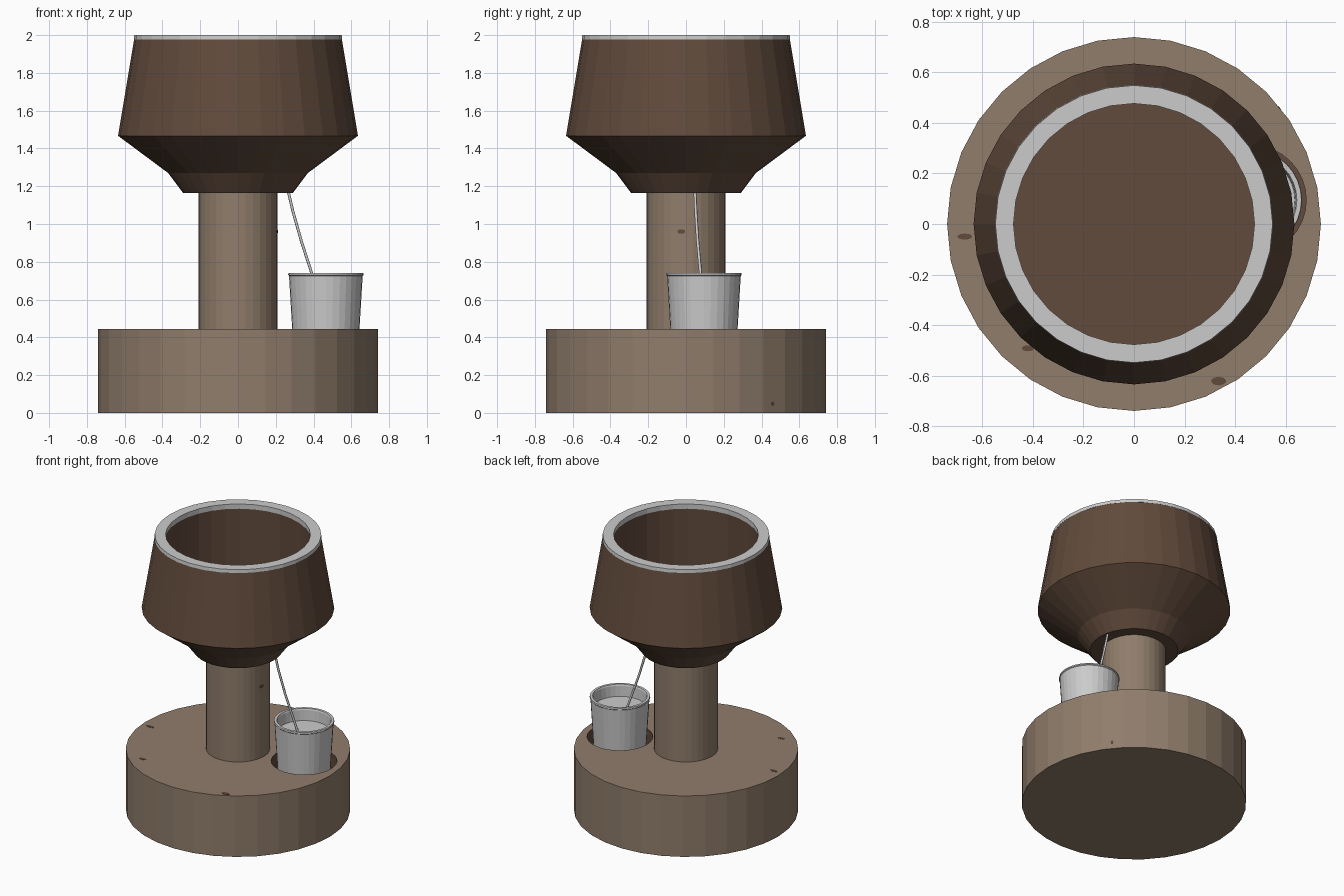
import bpy, bmesh, math
from mathutils import Vector

if "Cube" in bpy.data.objects:
    bpy.data.objects.remove(bpy.data.objects["Cube"])


def material(name, rgb):
    m = bpy.data.materials.new(name)
    m.diffuse_color = (*rgb, 1)
    m.use_nodes = True
    m.node_tree.nodes["Principled BSDF"].inputs["Base Color"].default_value = m.diffuse_color
    return m


TAN = material("tan stone", (0.28, 0.205, 0.148))
BROWN = material("dark brown", (0.12, 0.07, 0.045))
GREY = material("light grey", (0.60, 0.60, 0.60))
CUP = (0.465, 0.095)


def finish(name, bm, mat):
    bmesh.ops.recalc_face_normals(bm, faces=bm.faces)
    me = bpy.data.meshes.new(name)
    bm.to_mesh(me)
    bm.free()
    me.materials.append(mat)
    ob = bpy.data.objects.new(name, me)
    bpy.context.collection.objects.link(ob)
    return ob


def lathe(name, profile, mat, centre=(0, 0), sides=32, closed=False):
    """Spin (radius, z) points round a vertical axis; open ends are capped."""
    bm = bmesh.new()
    rings = []
    for r, z in profile:
        rings.append([bm.verts.new((centre[0] + r * math.cos(2 * math.pi * i / sides),
                                    centre[1] + r * math.sin(2 * math.pi * i / sides), z))
                      for i in range(sides)])
    pairs = list(zip(rings, rings[1:]))
    if closed:
        pairs.append((rings[-1], rings[0]))
    else:
        bm.faces.new(rings[0])
        bm.faces.new(rings[-1])
    for a, b in pairs:
        for i in range(sides):
            j = (i + 1) % sides
            bm.faces.new((a[i], a[j], b[j], b[i]))
    return finish(name, bm, mat)


# Base drum with a brown-lined socket for the cup
base = lathe("base", [(0.74, 0), (0.74, 0.443)], TAN)
base.data.materials.append(BROWN)
cutter = lathe("socket_cutter", [(0.217, 0.34), (0.217, 0.6)], BROWN, CUP)
cutter.hide_render = True
mod = base.modifiers.new("socket", 'BOOLEAN')
mod.operation = 'DIFFERENCE'
mod.solver = 'EXACT'
mod.object = cutter
bpy.context.view_layer.objects.active = base
bpy.ops.object.modifier_apply(modifier="socket")
bpy.data.objects.remove(cutter)
for p in base.data.polygons:
    near = (p.center.xy - Vector(CUP)).length < 0.23
    p.material_index = int(near and 0.1 < p.center.z < 0.44)

# Pillar
lathe("pillar", [(0.21, 0.44), (0.21, 1.2)], TAN)

# Hollow head and its rim band
lathe("head", [(0.29, 1.163), (0.37, 1.27), (0.635, 1.467), (0.55, 1.978),
               (0.48, 1.978), (0.48, 1.47)], BROWN)
lathe("rim_band", [(0.551, 1.976), (0.549, 2.0), (0.477, 2.0), (0.477, 1.965)],
      GREY, closed=True)

# Cup with a rounded lip, and the liquid in it
lathe("cup", [(0.172, 0.342), (0.195, 0.725), (0.2, 0.73), (0.198, 0.74), (0.18, 0.74),
              (0.176, 0.73), (0.155, 0.36)], GREY, CUP)
lathe("liquid", [(0.16, 0.63), (0.172, 0.655)], GREY, CUP)

# Thin stream curving down into the cup
cu = bpy.data.curves.new("stream", 'CURVE')
cu.dimensions = '3D'
cu.bevel_depth = 0.008
cu.bevel_resolution = 1
points = [(0.262, 0.047, 1.19), (0.29, 0.052, 1.07), (0.335, 0.062, 0.91),
          (0.39, 0.077, 0.74), (0.42, 0.085, 0.65)]
sp = cu.splines.new('POLY')
sp.points.add(len(points) - 1)
for pt, co in zip(sp.points, points):
    pt.co = (*co, 1)
cu.materials.append(GREY)
bpy.context.collection.objects.link(bpy.data.objects.new("stream", cu))


# Small brown specks lying on the surfaces
def speck(name, loc, size, normal):
    bm = bmesh.new()
    bmesh.ops.create_cone(bm, cap_ends=True, segments=10, radius1=1, radius2=1, depth=1)
    ob = finish(name, bm, BROWN)
    ob.scale = (size[0], size[1], 0.004)
    ob.location = loc
    ob.rotation_euler = Vector(normal).to_track_quat('Z', 'Y').to_euler()


for i, (x, y, sx, sy) in enumerate([(0.335, -0.622, 0.03, 0.017), (-0.67, -0.05, 0.03, 0.012),
                                    (-0.42, -0.492, 0.025, 0.012)]):
    speck(f"speck_{i}", (x, y, 0.443), (sx, sy), (0, 0, 1))
speck("speck_pillar", (0.207, -0.025, 0.96), (0.022, 0.012), (1, -0.1, 0))
speck("speck_side", (0.575, 0.46, 0.05), (0.01, 0.01), (0.78, 0.62, 0))
